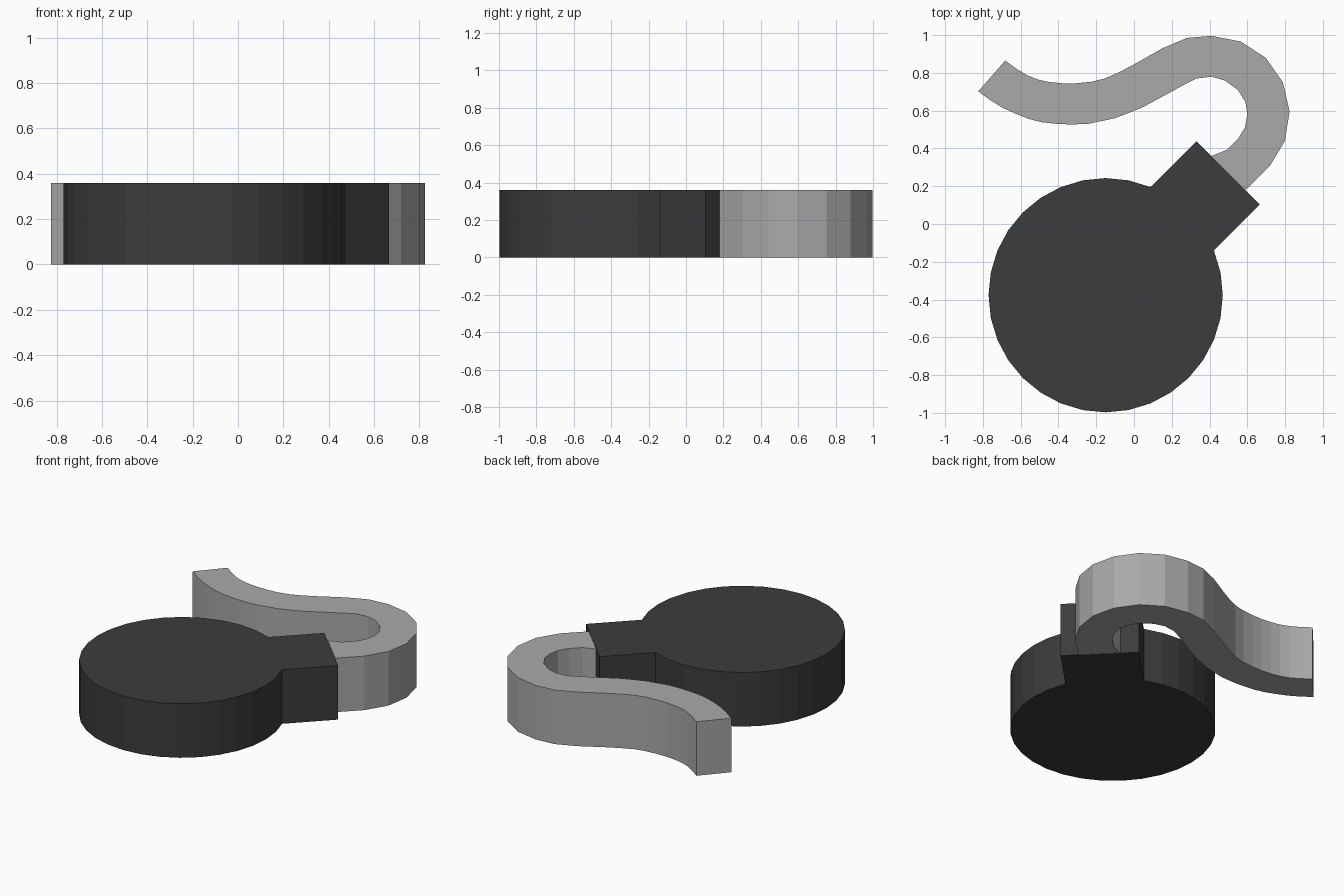
import bpy, bmesh
from math import sin, cos, radians

if "Cube" in bpy.data.objects:
    bpy.data.objects.remove(bpy.data.objects["Cube"])

HEIGHT = 0.36


def material(name, grey):
    m = bpy.data.materials.new(name)
    m.diffuse_color = (grey, grey, grey, 1)
    m.use_nodes = True
    m.node_tree.nodes["Principled BSDF"].inputs["Base Color"].default_value = m.diffuse_color
    return m


def slab(name, outline, mat=None):
    """Extrude a closed counter-clockwise outline from the ground up."""
    bm = bmesh.new()
    face = bm.faces.new([bm.verts.new((x, y, 0)) for x, y in outline])
    top = bmesh.ops.extrude_face_region(bm, geom=[face], use_keep_orig=True)["geom"]
    bmesh.ops.translate(bm, vec=(0, 0, HEIGHT),
                        verts=[g for g in top if isinstance(g, bmesh.types.BMVert)])
    bmesh.ops.recalc_face_normals(bm, faces=bm.faces)
    mesh = bpy.data.meshes.new(name)
    bm.to_mesh(mesh)
    bm.free()
    ob = bpy.data.objects.new(name, mesh)
    bpy.context.collection.objects.link(ob)
    if mat:
        mesh.materials.append(mat)
    return ob


def arc(cx, cy, r, start, end, steps):
    angles = [radians(start + (end - start) * i / steps) for i in range(steps + 1)]
    return [(cx + r * cos(a), cy + r * sin(a)) for a in angles]


# Round body (32-sided) with a square neck pointing to the upper right
body = arc(-0.15, -0.377, 0.62, 67.5, 382.5, 28)
neck = [(0.665, 0.103), (0.33, 0.438)]
slab("body_and_neck", body + neck, material("dark_grey", 0.045))

# Fuse: a hook around one centre, then a wavy tail
outer = [(0.59, 0.18)] + arc(0.41, 0.582, 0.414, -42, 90, 6)
outer += [(0.28, 0.985), (0.15, 0.93), (0, 0.845), (-0.08, 0.803), (-0.155, 0.77),
          (-0.23, 0.752), (-0.31, 0.745), (-0.38, 0.745), (-0.45, 0.752),
          (-0.51, 0.765), (-0.565, 0.787), (-0.62, 0.82), (-0.682, 0.865)]
inner = [(0.41, 0.36), (0.49, 0.392), (0.55, 0.45), (0.587, 0.51), (0.60, 0.58),
         (0.59, 0.645), (0.55, 0.71), (0.48, 0.76), (0.41, 0.78), (0.33, 0.77),
         (0.26, 0.735), (0.17, 0.685), (0.04, 0.615), (-0.10, 0.56), (-0.245, 0.53),
         (-0.33, 0.527), (-0.41, 0.53), (-0.49, 0.539), (-0.56, 0.557),
         (-0.63, 0.585), (-0.695, 0.615), (-0.76, 0.655), (-0.825, 0.702)]
slab("fuse", outer + inner[::-1], material("mid_grey", 0.4))
